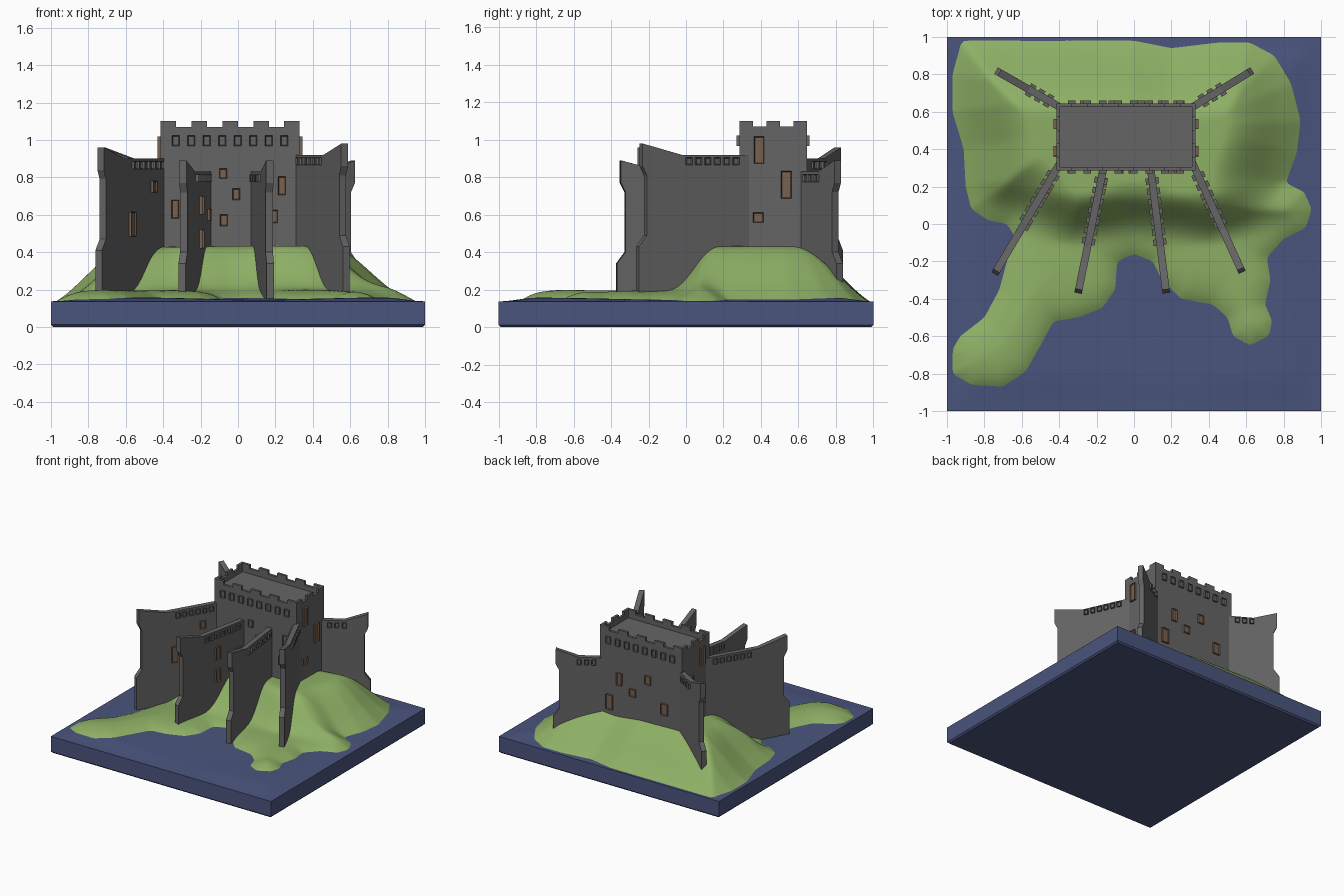
import bpy, bmesh, math
from mathutils import Vector, Matrix

if "Cube" in bpy.data.objects:
    bpy.data.objects.remove(bpy.data.objects["Cube"])


def material(name, col):
    m = bpy.data.materials.new(name)
    m.diffuse_color = (*col, 1)
    m.use_nodes = True
    m.node_tree.nodes["Principled BSDF"].inputs["Base Color"].default_value = m.diffuse_color
    return m


WATER = material("water_blue", (0.07, 0.09, 0.21))
GRASS = material("grass_green", (0.27, 0.43, 0.13))
STONE = material("stone_grey", (0.13, 0.13, 0.13))
WOOD = material("shutter_brown", (0.19, 0.12, 0.08))


def finish(bm, name, mat, smooth=False):
    bmesh.ops.recalc_face_normals(bm, faces=bm.faces)
    me = bpy.data.meshes.new(name)
    bm.to_mesh(me)
    bm.free()
    ob = bpy.data.objects.new(name, me)
    bpy.context.collection.objects.link(ob)
    me.materials.append(mat)
    for p in me.polygons:
        p.use_smooth = smooth
    return ob


def step(t):
    t = min(1, max(0, t))
    return t * t * (3 - 2 * t)


# --- Water block with a gently rolling surface
def water_z(x, y):
    edge = step((1 - max(abs(x), abs(y))) / 0.2)
    return 0.137 + edge * (0.014 + 0.006 * math.sin(5 * x + 1) * math.cos(4 * y))


bm = bmesh.new()
bmesh.ops.create_grid(bm, x_segments=50, y_segments=50, size=1)
for v in bm.verts:
    v.co.z = water_z(v.co.x, v.co.y)
rim = [e for e in bm.edges if e.is_boundary]
for z, half in ((0.04, 1.0), (0.012, 1.0), (0.0, 0.988)):
    new = bmesh.ops.extrude_edge_only(bm, edges=rim)["geom"]
    for v in new:
        if isinstance(v, bmesh.types.BMVert):
            v.co.z = z
            v.co.x = max(-half, min(half, v.co.x))
            v.co.y = max(-half, min(half, v.co.y))
    rim = [e for e in new if isinstance(e, bmesh.types.BMEdge)]
bmesh.ops.contextual_create(bm, geom=rim)
sea = finish(bm, "water_base", WATER)
bpy.context.view_layer.objects.active = sea
sea.select_set(True)
bpy.ops.object.shade_smooth_by_angle(angle=math.radians(40))
sea.select_set(False)

# --- Island: height follows the distance from the coastline
COAST = [(-.92, .98), (-.97, .8), (-.97, .6), (-.91, .4), (-.9, .2), (-.87, .08), (-.78, .02),
         (-.68, 0), (-.64, -.06), (-.68, -.2), (-.72, -.35), (-.8, -.5), (-.93, -.6), (-.97, -.67),
         (-.97, -.8), (-.87, -.86), (-.7, -.87), (-.58, -.79), (-.5, -.65), (-.43, -.52),
         (-.3, -.5), (-.17, -.45), (-.1, -.35), (-.09, -.2), (0, -.16), (.1, -.2), (.15, -.3),
         (.25, -.4), (.42, -.43), (.5, -.5), (.53, -.6), (.62, -.65), (.72, -.6), (.74, -.52),
         (.7, -.43), (.73, -.3), (.71, -.18), (.8, -.08), (.92, -.02), (.95, .08), (.91, .17),
         (.81, .22), (.87, .38), (.89, .55), (.84, .75), (.75, .9), (.62, .97), (.45, .97),
         (.2, .94), (0, .98)]
SEGS = list(zip(COAST, COAST[1:] + COAST[:1]))


def coast_distance(x, y):
    best, inside = 9, False
    for (ax, ay), (bx, by) in SEGS:
        dx, dy = bx - ax, by - ay
        t = max(0, min(1, ((x - ax) * dx + (y - ay) * dy) / (dx * dx + dy * dy)))
        best = min(best, (x - ax - t * dx) ** 2 + (y - ay - t * dy) ** 2)
        if (ay > y) != (by > y) and x < ax + (y - ay) * dx / dy:
            inside = not inside
    return math.sqrt(best) * (1 if inside else -1)


bm = bmesh.new()
bmesh.ops.create_grid(bm, x_segments=120, y_segments=120, size=0.995)
far = []
for v in bm.verts:
    x, y = v.co.x, v.co.y
    d = coast_distance(x, y)
    if d > 0:
        front = step((y + 0.14 - 0.12 * x * x) / 0.3)
        h = 0.05 * (1 - math.exp(-d / 0.08)) + 0.23 * front * step(d / 0.4)
    else:
        h = 0.6 * d
    v.co.z = water_z(x, y) + h
    if d < -0.045:
        far.append(v)
bmesh.ops.delete(bm, geom=far, context="VERTS")
land = finish(bm, "grassy_island", GRASS, True)
sm = land.modifiers.new("soften", "SMOOTH")
sm.iterations = 4


# --- Upright slab: a side profile (distance, height) extruded across its thickness
def slab(name, p0, p1, profile, thick):
    p0, p1 = Vector(p0), Vector(p1)
    u = (p1 - p0).normalized()
    n = Vector((u.y, -u.x)) * thick / 2
    bm = bmesh.new()
    ring = [bm.verts.new((*(p0 + u * s + n), z)) for s, z in profile]
    f = bm.faces.new(ring)
    new = bmesh.ops.extrude_face_region(bm, geom=[f])["geom"]
    bmesh.ops.translate(bm, vec=(-2 * n.x, -2 * n.y, 0),
                        verts=[g for g in new if isinstance(g, bmesh.types.BMVert)])
    return finish(bm, name, STONE)


# --- Window: raised frame with a recessed pane, facing direction n
def window(name, pos, n, w, h, mat):
    bm = bmesh.new()
    bmesh.ops.create_cube(bm, size=1)
    bmesh.ops.scale(bm, vec=(w, 0.03, h), verts=bm.verts)
    face = min(bm.faces, key=lambda f: f.calc_center_median().y)
    bmesh.ops.inset_region(bm, faces=[face], thickness=0.007, depth=0)
    bmesh.ops.translate(bm, vec=(0, 0.008, 0), verts=face.verts)
    rot = Matrix.Rotation(math.atan2(n[1], n[0]) + math.pi / 2, 4, "Z")
    bm.transform(Matrix.Translation(pos) @ rot)
    finish(bm, name, mat)


# --- Keep: four crenellated sides and a sunken roof
X0, X1, Y0, Y1, T = -0.415, 0.33, 0.285, 0.645, 0.02


def crenels(length, count):
    pts, pitch = [(0, 0.12)], length / (2 * count - 1)
    for i in range(2 * count - 1):
        z = 1.10 if i % 2 == 0 else 1.07
        pts += [(i * pitch, z), ((i + 1) * pitch, z)]
    return pts + [(length, 0.12)]


h = T / 2
for nm, y in (("front", Y0 + h), ("back", Y1 - h)):
    slab("keep_" + nm, (X0, y), (X1, y), crenels(X1 - X0, 5), T)
for nm, x in (("left", X0 + h), ("right", X1 - h)):
    slab("keep_" + nm, (x, Y0), (x, Y1), crenels(Y1 - Y0, 3), T)
cx = (X0 + X1) / 2
slab("keep_roof", (X0 + h, (Y0 + Y1) / 2), (X1 - h, (Y0 + Y1) / 2),
     [(0, 1.0), (X1 - X0 - T, 1.0), (X1 - X0 - T, 1.03), (0, 1.03)], Y1 - Y0 - T)

# --- Keep windows
for i in range(8):
    x = cx + (i - 3.5) * 0.083
    for y, s in ((Y0, -1), (Y1, 1)):
        window("keep_arrow_slot", (x, y, 0.995), (0, s), 0.04, 0.055, STONE)
for x, z, w, hh in ((-.335, .63, .04, .1), (-.08, .82, .04, .055), (-.01, .71, .04, .06),
                    (-.075, .57, .04, .06), (.235, .755, .04, .1), (.195, .59, .035, .07)):
    window("front_window", (x, Y0, z), (0, -1), w, hh, WOOD)
for x, z, w, hh in ((.24, .49, .06, .12), (.15, .70, .045, .1), (.03, .62, .055, .06),
                    (-.11, .76, .05, .07), (-.26, .56, .06, .09)):
    window("back_window", (x, Y1, z), (0, 1), w, hh, WOOD)
for y, z, hh in ((.39, .945, .145), (.535, .76, .145), (.385, .585, .055)):
    window("right_window", (X1, y, z), (1, 0), .055, hh, WOOD)
    window("left_window", (X0, y, z), (-1, 0), .055, hh, WOOD)


# --- Radiating buttress walls with upswept, notched ends
def buttress(name, p0, p1, top, slots, wood=()):
    a, b = Vector(p0), Vector(p1)
    L, u = (b - a).length, (b - a).normalized()
    n = Vector((-u.y, u.x))
    rise = min(0.23, L * 0.5)
    slab(name, p0, p1, [(-0.02, 0.13), (L + .02, 0.13), (L + .02, top - .49), (L - .025, top - .43),
                        (L - .025, top - .11), (L, top - .06), (L, top + .06),
                        (L - rise, top), (-0.02, top)], 0.04)
    for i in range(slots):
        c = a + u * (0.06 + 0.055 * i)
        for s in (-1, 1):
            p = c + n * s * 0.02
            window(name + "_slot", (p.x, p.y, top - 0.035), n * s, 0.033, 0.04, STONE)
    for t, z, w, hh in wood:
        p = a + u * L * t + n * 0.02
        window(name + "_window", (p.x, p.y, z), n, w, hh, WOOD)


buttress("front_wall_outer_left", (-.405, .31), (-.735, -.25), .90, 6,
         ((.2, .75, .045, .06), (.55, .55, .055, .13)))
buttress("front_wall_inner_left", (-.165, .29), (-.295, -.35), .83, 7,
         ((.42, .65, .05, .1), (.1, .6, .05, .06), (.42, .47, .05, .1)))
buttress("front_wall_inner_right", (.09, .29), (.17, -.35), .83, 7)
buttress("front_wall_outer_right", (.32, .31), (.57, -.24), .92, 6)
buttress("back_wall_left", (-.405, .63), (-.72, .81), .90, 3)
buttress("back_wall_right", (.32, .63), (.615, .81), .83, 3)
